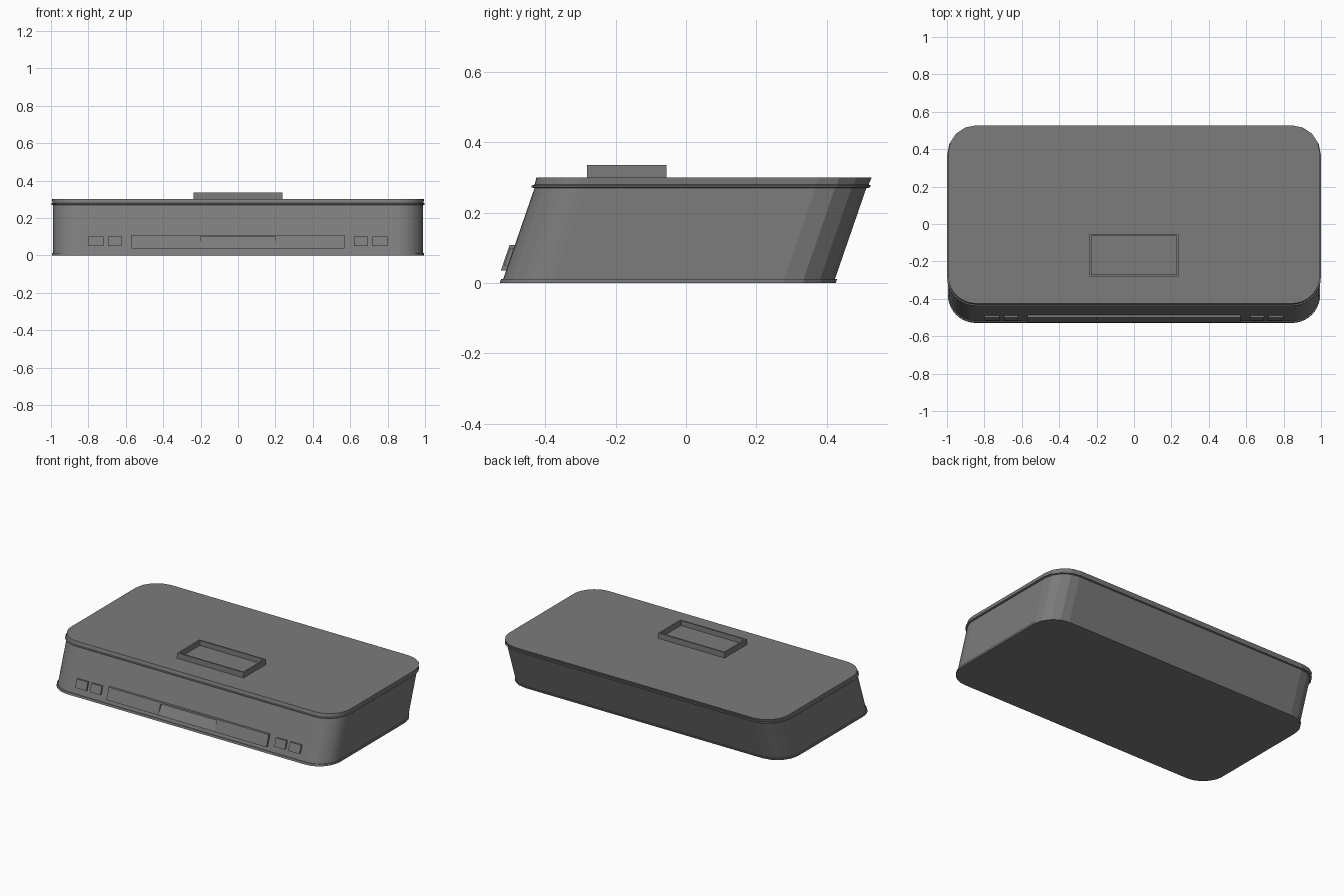
import bpy, bmesh, math

cube = bpy.data.objects.get("Cube")
if cube:
    bpy.data.objects.remove(cube, do_unlink=True)

SHEAR = 0.345          # backward lean per unit of height
HALF_X, HALF_Y, RADIUS = 0.995, 0.477, 0.15

grey = bpy.data.materials.new("dark grey plastic")
grey.use_nodes = True
colour = (0.2, 0.2, 0.2, 1)
grey.diffuse_color = colour
grey.node_tree.nodes["Principled BSDF"].inputs["Base Color"].default_value = colour


def lean(z):
    """Centre line of the leaning case at height z."""
    return -0.052 + SHEAR * z


def front(z):
    return lean(z) - HALF_Y


def finish(name, bm):
    bmesh.ops.recalc_face_normals(bm, faces=bm.faces)
    mesh = bpy.data.meshes.new(name)
    bm.to_mesh(mesh)
    bm.free()
    mesh.materials.append(grey)
    obj = bpy.data.objects.new(name, mesh)
    bpy.context.collection.objects.link(obj)
    return obj


def outline(inset):
    """Rounded rectangle: coarse corners at the back, finer ones in front."""
    pts = []
    r = RADIUS - inset
    for quarter, (sx, sy) in enumerate([(1, 1), (-1, 1), (-1, -1), (1, -1)]):
        steps = 4 if sy > 0 else 10
        for k in range(steps + 1):
            a = math.pi / 2 * (quarter + k / steps)
            pts.append((sx * (HALF_X - RADIUS) + r * math.cos(a),
                        sy * (HALF_Y - RADIUS) + r * math.sin(a)))
    return pts


def loft(name, rings):
    """Capped leaning solid through (height, inset) rings."""
    bm = bmesh.new()
    loops = [[bm.verts.new((x, y + lean(z), z)) for x, y in outline(inset)]
             for z, inset in rings]
    for low, high in zip(loops, loops[1:]):
        n = len(low)
        for i in range(n):
            j = (i + 1) % n
            bm.faces.new((low[i], low[j], high[j], high[i]))
    bm.faces.new(loops[0][::-1])
    bm.faces.new(loops[-1])
    return finish(name, bm)


def extrude_profile(name, x0, x1, profile):
    """Solid with a (y, z) profile swept from x0 to x1."""
    bm = bmesh.new()
    ends = [[bm.verts.new((x, y, z)) for y, z in profile] for x in (x0, x1)]
    n = len(profile)
    for i in range(n):
        j = (i + 1) % n
        bm.faces.new((ends[0][i], ends[0][j], ends[1][j], ends[1][i]))
    bm.faces.new(ends[0])
    bm.faces.new(ends[1][::-1])
    return finish(name, bm)


def front_plate(name, x0, x1, z0, z1, depth):
    """Plate lying on the sloping front."""
    extrude_profile(name, x0, x1, [
        (front(z0) - depth, z0), (front(z1) - depth, z1),
        (front(z1) + 0.02, z1), (front(z0) + 0.02, z0)])


# Leaning case: base lip, walls, trim ridge and lid
loft("base_lip", [(0, 0), (0.012, 0)])
loft("case_walls", [(0.012, 0.006), (0.27, 0.006)])
loft("trim_ridge", [(0.27, 0.002), (0.272, -0.004), (0.277, -0.004), (0.279, 0.002)])
loft("lid", [(0.279, 0.003), (0.3, 0.001)])

# Front buttons and side panels, mirrored
for side, s in (("right", -1), ("left", 1)):
    for label, a, b in (("inner", 0.62, 0.695), ("outer", 0.72, 0.8)):
        x0, x1 = sorted((s * a, s * b))
        front_plate(f"{side}_{label}_button", x0, x1, 0.05, 0.1, 0.005)
    x0, x1 = sorted((s * 0.2, s * 0.57))
    front_plate(f"{side}_front_panel", x0, x1, 0.036, 0.108, 0.009)

# Centre slot: thin rails above and below a tilted flap
front_plate("slot_upper_rail", -0.2, 0.2, 0.1, 0.108, 0.009)
front_plate("slot_lower_rail", -0.2, 0.2, 0.036, 0.042, 0.009)
extrude_profile("slot_flap", -0.2, 0.2, [
    (front(0.042) - 0.009, 0.042), (front(0.1) + 0.004, 0.1),
    (front(0.1) + 0.02, 0.1), (front(0.042) + 0.02, 0.042)])

# Raised open frame on the lid
bm = bmesh.new()
bmesh.ops.create_cube(bm, size=1)
for v in bm.verts:
    v.co = (v.co.x * 0.474, v.co.y * 0.226 - 0.168, 0.316 + v.co.z * 0.038)
bm.faces.ensure_lookup_table()
top = max(bm.faces, key=lambda f: f.calc_center_median().z)
bmesh.ops.inset_region(bm, faces=[top], thickness=0.014)
for v in top.verts:
    inner = bm.verts.new(v.co)
    bm.verts.remove(inner)
floor = bmesh.ops.extrude_discrete_faces(bm, faces=[top])["faces"][0]
bmesh.ops.delete(bm, geom=[floor], context="FACES")
rim = [e for e in bm.edges if e.is_boundary]
walls = bmesh.ops.extrude_edge_only(bm, edges=rim)["geom"]
low = [g for g in walls if isinstance(g, bmesh.types.BMVert)]
bmesh.ops.translate(bm, verts=low, vec=(0, 0, -0.032))
bmesh.ops.contextual_create(bm, geom=[g for g in walls if isinstance(g, bmesh.types.BMEdge)
                                      and g.is_boundary])
finish("top_frame", bm)
